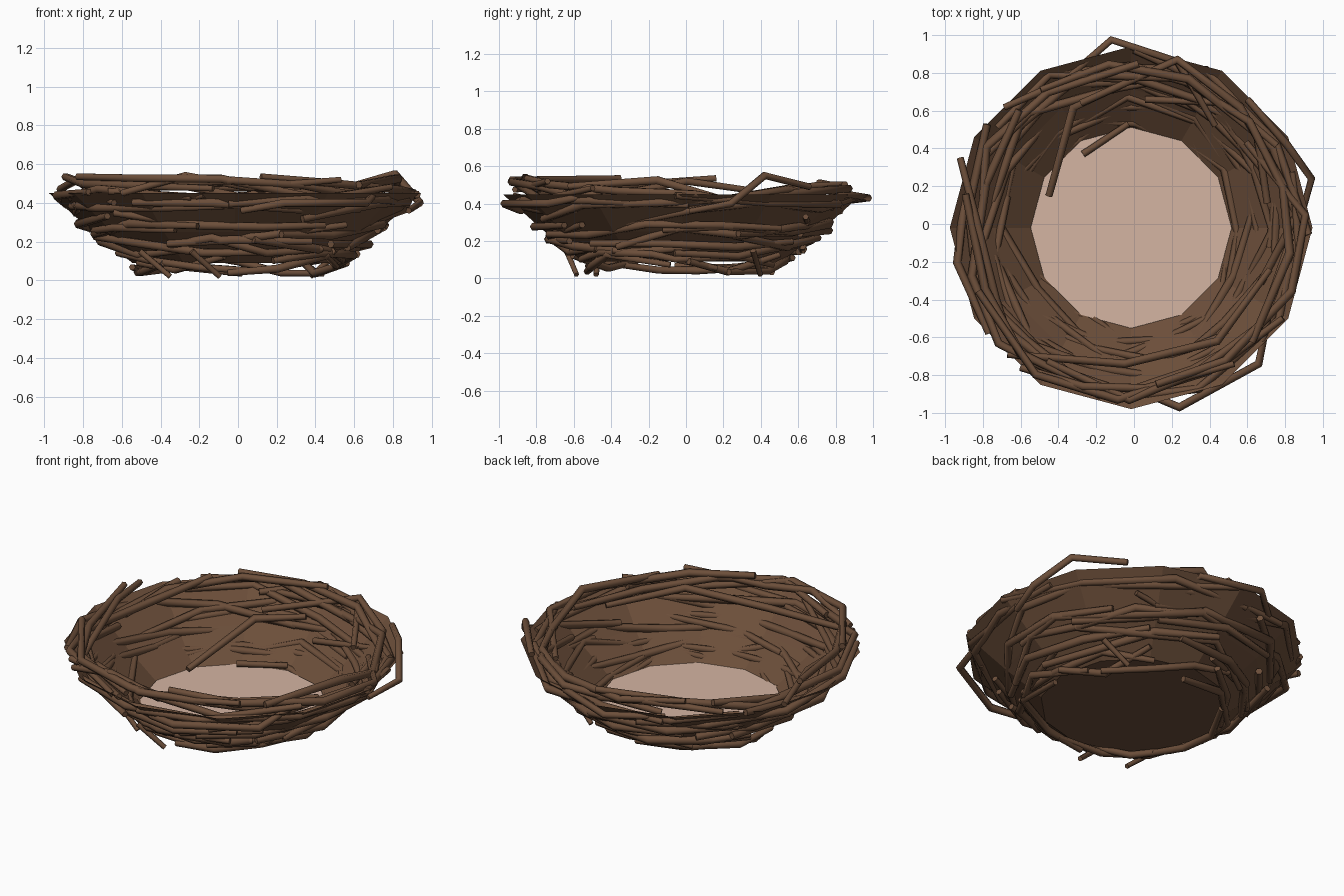
import bpy, bmesh, math, random
from math import sin, cos, radians

if "Cube" in bpy.data.objects:
    bpy.data.objects.remove(bpy.data.objects["Cube"])

random.seed(5)
SIDES = 12
CX, CY = -0.015, -0.02


def material(name, rgb):
    m = bpy.data.materials.new(name)
    m.diffuse_color = (*rgb, 1)
    m.use_nodes = True
    m.node_tree.nodes["Principled BSDF"].inputs["Base Color"].default_value = m.diffuse_color
    return m


bark = material("bark", (0.15, 0.077, 0.042))
down = material("down", (0.66, 0.46, 0.36))


def mesh_object(name, bm, mat):
    me = bpy.data.meshes.new(name)
    bm.to_mesh(me)
    bm.free()
    me.materials.append(mat)
    ob = bpy.data.objects.new(name, me)
    bpy.context.collection.objects.link(ob)
    return ob


def ring(bm, r, z):
    return [bm.verts.new((CX + r * cos(2 * math.pi * i / SIDES),
                          CY + r * sin(2 * math.pi * i / SIDES), z)) for i in range(SIDES)]


# Thin flared shell with a flat base
bm = bmesh.new()
rings = [ring(bm, r, z) for r, z in ((0.53, 0.09), (0.735, 0.25), (0.96, 0.45))]
bm.faces.new(rings[0][::-1])
for a, b in zip(rings, rings[1:]):
    for i in range(SIDES):
        j = (i + 1) % SIDES
        bm.faces.new((a[i], a[j], b[j], b[i]))
mesh_object("nest_shell", bm, bark)

# Pale lining on the floor
bm = bmesh.new()
bm.faces.new(ring(bm, 0.532, 0.1))
mesh_object("nest_floor", bm, down)


def shell_radius(z):
    if z < 0.25:
        return 0.53 + (z - 0.09) * 1.28
    return 0.735 + (min(z, 0.46) - 0.25) * 1.1


def twigs(name, paths, thick):
    cu = bpy.data.curves.new(name, 'CURVE')
    cu.dimensions = '3D'
    cu.bevel_depth = thick
    cu.bevel_resolution = 1
    cu.use_fill_caps = True
    for path in paths:
        sp = cu.splines.new('POLY')
        sp.points.add(len(path) - 1)
        for p, co in zip(sp.points, path):
            p.co = (*co, 1)
            p.radius = random.uniform(0.9, 1.1)
        sp.points[0].radius = 0.85
        sp.points[-1].radius = 0.75
    cu.materials.append(bark)
    ob = bpy.data.objects.new(name, cu)
    bpy.context.collection.objects.link(ob)
    bpy.ops.object.select_all(action='DESELECT')
    bpy.context.view_layer.objects.active = ob
    ob.select_set(True)
    bpy.ops.object.convert(target='MESH')
    bpy.context.object.data.shade_flat()


def woven(count, z0, wobble, out, spread, steps):
    """Bent twigs that follow the shell around at height z0."""
    paths = []
    for k in range(count):
        a = 360 * k / count + random.uniform(-14, 14)
        tilt = random.uniform(-0.035, 0.035)
        pts = []
        n = random.choice(steps)
        for s in range(n):
            z = z0 + tilt * (s - n / 2) + random.uniform(-wobble, wobble)
            z = min(max(z, 0.035), 0.535)
            r = min(shell_radius(z) + out + random.uniform(-spread, spread), 0.94)
            pts.append((CX + r * cos(radians(a)), CY + r * sin(radians(a)), z))
            a += random.uniform(24, 36)
        paths.append(pts)
    return paths


# Woven layers from the base to the rim
twigs("base_twigs", woven(10, 0.085, 0.045, 0.035, 0.025, (3, 4)), 0.022)
twigs("lower_twigs", woven(10, 0.17, 0.04, 0.03, 0.025, (3, 4)), 0.024)
twigs("middle_twigs", woven(11, 0.28, 0.04, 0.02, 0.03, (3, 4, 5)), 0.024)
twigs("upper_twigs", woven(11, 0.385, 0.04, -0.01, 0.04, (4, 5)), 0.024)
twigs("rim_twigs", woven(9, 0.465, 0.05, -0.08, 0.05, (4, 5)), 0.023)

# Loose twigs that stick out of the weave
loose = [
    [(-0.38, 0.75, 0.40), (-0.12, 0.975, 0.43), (0.23, 0.86, 0.45), (0.43, 0.52, 0.36)],
    [(0.60, 0.66, 0.49), (0.81, 0.42, 0.55), (0.94, 0.24, 0.40), (0.88, 0.02, 0.36)],
    [(-0.27, 0.37, 0.13), (-0.03, 0.53, 0.12)],
    [(-0.45, 0.15, 0.13), (-0.32, 0.62, 0.30), (-0.05, 0.74, 0.34)],
    [(-0.28, 0.64, 0.36), (0.23, 0.87, 0.48), (0.56, 0.62, 0.46), (0.80, 0.20, 0.42)],
    [(0.06, 0.66, 0.25), (0.52, 0.64, 0.33)],
    [(-0.67, -0.69, 0.46), (-0.05, -0.74, 0.42), (0.44, -0.62, 0.46), (0.72, -0.24, 0.42)],
    [(-0.92, 0.35, 0.47), (-0.83, 0.00, 0.52), (-0.73, -0.40, 0.44), (-0.64, -0.66, 0.40)],
    [(-0.60, -0.76, 0.45), (-0.27, -0.86, 0.54), (0.06, -0.87, 0.48), (0.53, -0.74, 0.52)],
    [(0.02, -0.88, 0.36), (0.24, -0.97, 0.40), (0.66, -0.74, 0.40), (0.72, -0.45, 0.46)],
]
twigs("loose_twigs", loose, 0.022)
# Short twig stubs hanging below the base
stubs = [[(CX + r * cos(radians(a)), CY + r * sin(radians(a)), z)
          for r, z, a in ((0.66, 0.15, d), (0.57, 0.02, d + 12))] for d in (35, 222, 250)]
twigs("base_stubs", stubs, 0.02)
